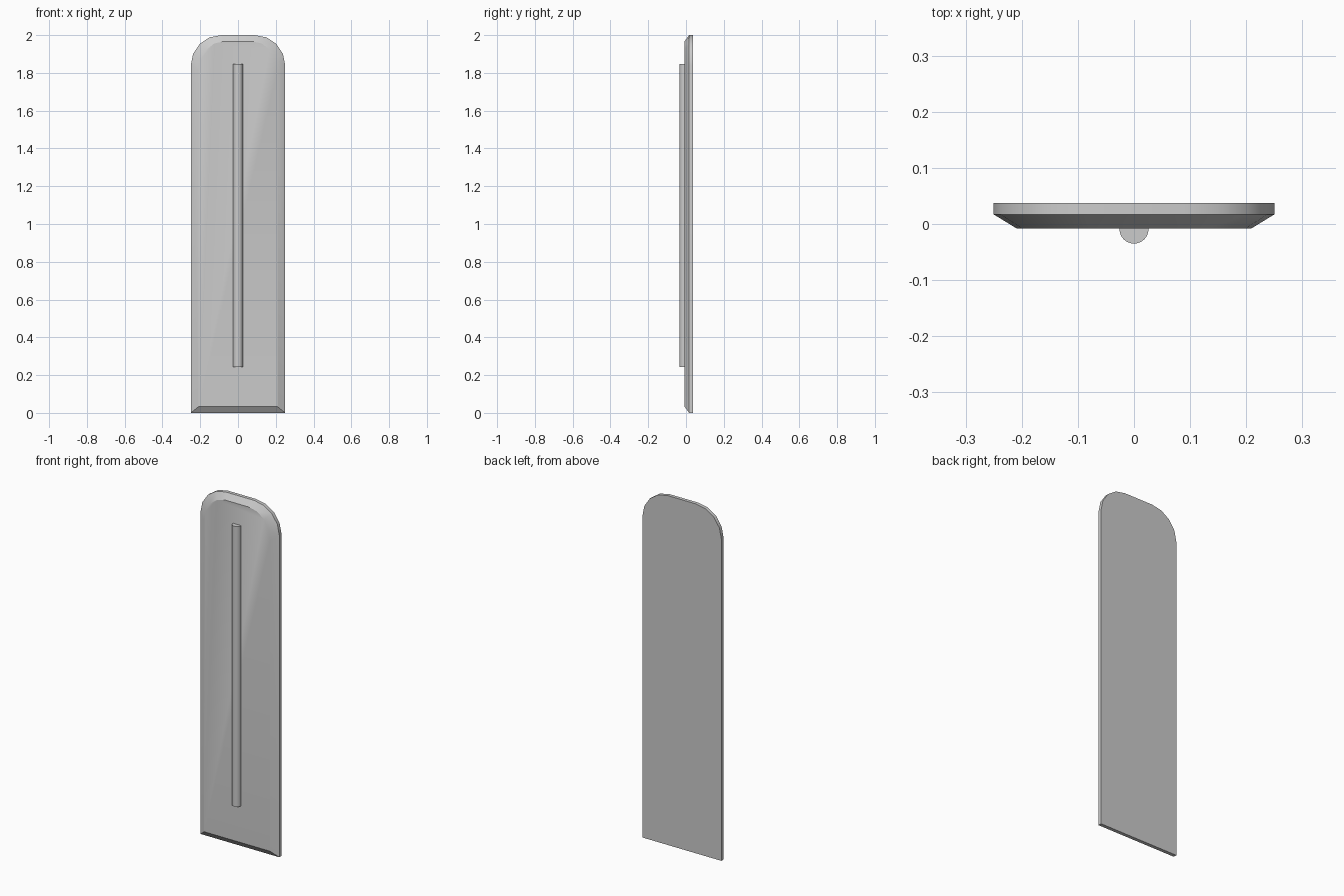
import bpy, bmesh, math

if "Cube" in bpy.data.objects:
    bpy.data.objects.remove(bpy.data.objects["Cube"])

TOP, HALF_W, R, SEG = 2.0, 0.25, 0.16, 4


def finish(bm, name, angle):
    bmesh.ops.recalc_face_normals(bm, faces=bm.faces)
    mesh = bpy.data.meshes.new(name)
    bm.to_mesh(mesh)
    bm.free()
    obj = bpy.data.objects.new(name, mesh)
    bpy.context.collection.objects.link(obj)
    bpy.ops.object.select_all(action='DESELECT')
    obj.select_set(True)
    bpy.context.view_layer.objects.active = obj
    bpy.ops.object.shade_smooth_by_angle(angle=math.radians(angle))
    return obj


# Outline: square bottom, rounded top corners
right = [(HALF_W, 0)]
for i in range(SEG + 1):
    a = math.pi / 2 * i / SEG
    right.append((HALF_W - R + R * math.cos(a), TOP - R + R * math.sin(a)))
outline = right + [(-x, z) for x, z in reversed(right)]

# Panel: back, rim and inset front rings bridged together
bm = bmesh.new()
rings = []
for y, sx, sz in ((0.037, 1, 1), (0.017, 1, 1), (-0.008, 0.836, 0.967)):
    rings.append([bm.verts.new((x * sx, y, 1 + (z - 1) * sz)) for x, z in outline])
n = len(outline)
for a, b in zip(rings, rings[1:]):
    for i in range(n):
        j = (i + 1) % n
        bm.faces.new((a[i], a[j], b[j], b[i]))
bm.faces.new(rings[0])
bm.faces.new(rings[-1])
finish(bm, "panel", 30)

# Vertical handle bar, half sunk into the front
bm = bmesh.new()
z0, z1 = 0.243, 1.848
bmesh.ops.create_cone(bm, cap_ends=True, segments=24, radius1=0.026,
                      radius2=0.026, depth=z1 - z0)
bmesh.ops.translate(bm, verts=bm.verts, vec=(0, -0.009, (z0 + z1) / 2))
finish(bm, "handle_bar", 30)
